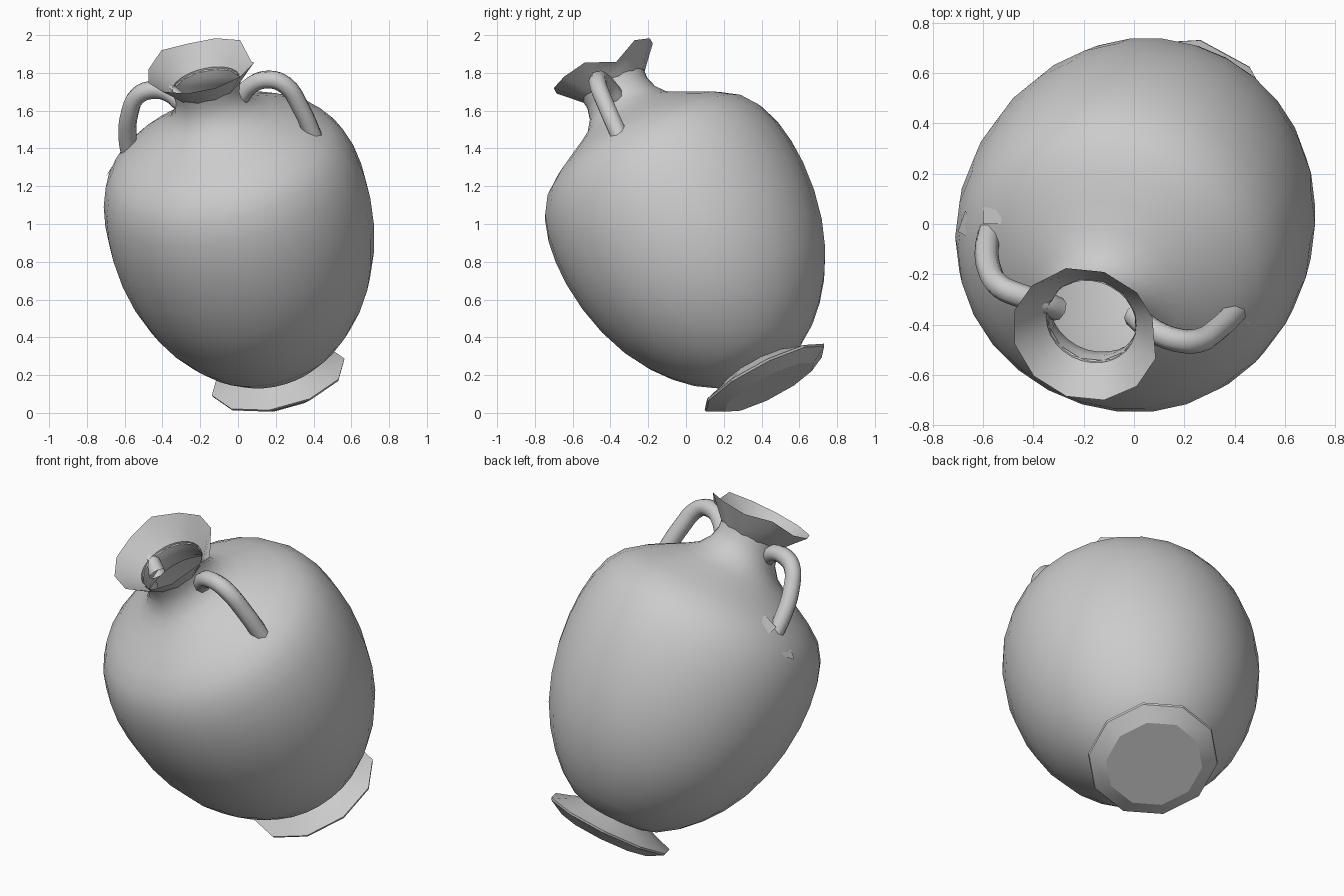
import bpy, bmesh, math
from mathutils import Matrix, Vector

cube = bpy.data.objects.get("Cube")
if cube:
    bpy.data.objects.remove(cube, do_unlink=True)

# One clay colour for everything
clay = bpy.data.materials.new("grey clay")
clay.use_nodes = True
COLOUR = (0.6, 0.6, 0.6, 1)
clay.diffuse_color = COLOUR
clay.node_tree.nodes["Principled BSDF"].inputs["Base Color"].default_value = COLOUR

# Leaning frame of the jar: origin at the foot, local z along its axis
AXIS = Vector((-0.214, -0.449, 0.867)).normalized()
SIDE = (Vector((1, 0, 0)) - AXIS * AXIS.x).normalized()
BACK = AXIS.cross(SIDE)
FRAME = Matrix((SIDE, BACK, AXIS)).transposed().to_4x4()
FRAME.translation = (0.215, 0.42, 0.18)


def finish(obj, angle):
    """Give the object its material and shading."""
    obj.data.materials.clear()
    obj.data.materials.append(clay)
    bpy.ops.object.select_all(action='DESELECT')
    obj.select_set(True)
    bpy.context.view_layer.objects.active = obj
    bpy.ops.object.shade_smooth_by_angle(angle=math.radians(angle))
    return obj


def add_mesh(name, bm, angle):
    mesh = bpy.data.meshes.new(name)
    bm.to_mesh(mesh)
    bm.free()
    obj = bpy.data.objects.new(name, mesh)
    bpy.context.collection.objects.link(obj)
    return finish(obj, angle)


def lathe(name, profile, sides, turn=0, angle=40, cap=False, dents=None):
    """Revolve (radius, height) points about the leaning axis."""
    bm = bmesh.new()
    rings = []
    for i, (r, h) in enumerate(profile):
        ring = []
        for s in range(sides):
            a = math.radians(turn) + math.tau * s / sides
            dr, dh = (dents or {}).get((i, s), (0, 0))
            ring.append(bm.verts.new(FRAME @ Vector(
                ((r + dr) * math.cos(a), (r + dr) * math.sin(a), h + dh))))
        rings.append(ring)
    for low, high in zip(rings, rings[1:]):
        for s in range(sides):
            n = (s + 1) % sides
            bm.faces.new((low[s], low[n], high[n], high[s]))
    if cap:
        bm.faces.new(rings[0][::-1])
    return add_mesh(name, bm, angle)


# Round belly, shoulder and neck
lathe("body", [(0.2, 0.07), (0.26, 0.09), (0.36, 0.16), (0.45, 0.25), (0.53, 0.355),
               (0.6, 0.48), (0.655, 0.63), (0.69, 0.79), (0.705, 0.95), (0.702, 1.08),
               (0.685, 1.2), (0.65, 1.31), (0.59, 1.4), (0.5, 1.468), (0.4, 1.525),
               (0.31, 1.575), (0.24, 1.62), (0.195, 1.68), (0.178, 1.745), (0.183, 1.8)],
      28, angle=60)

# Flared mouth with one crumpled notch
lathe("mouth_rim", [(0.182, 1.785), (0.205, 1.81), (0.25, 1.86), (0.297, 1.91)],
      12, turn=15, angle=60,
      dents={(3, 0): (-0.03, -0.07), (2, 0): (-0.02, -0.03), (3, 4): (0, 0.03)})

# Thin spreading foot
lathe("foot", [(0.27, -0.05), (0.36, 0.0), (0.365, 0.012), (0.27, 0.045), (0.19, 0.08)],
      10, turn=10, angle=30, cap=True)


def handle(name, points):
    """Round tube through the given points."""
    curve = bpy.data.curves.new(name, 'CURVE')
    curve.dimensions = '3D'
    curve.bevel_depth = 0.048
    curve.bevel_resolution = 2
    curve.resolution_u = 4
    spline = curve.splines.new('BEZIER')
    spline.bezier_points.add(len(points) - 1)
    for p, co in zip(spline.bezier_points, points):
        p.co = co
        p.handle_left_type = p.handle_right_type = 'AUTO'
    obj = bpy.data.objects.new(name, curve)
    bpy.context.collection.objects.link(obj)
    bpy.ops.object.select_all(action='DESELECT')
    obj.select_set(True)
    bpy.context.view_layer.objects.active = obj
    bpy.ops.object.convert(target='MESH')
    finish(bpy.context.object, 60)


def flaps(name, polygons):
    """Ragged clay flakes where a handle meets the shoulder."""
    bm = bmesh.new()
    for poly in polygons:
        bm.faces.new([bm.verts.new(co) for co in poly])
    add_mesh(name, bm, 10)


handle("left_handle", [(0.0, -0.36, 1.65), (0.07, -0.42, 1.735), (0.165, -0.46, 1.765),
                       (0.25, -0.465, 1.735), (0.33, -0.42, 1.62), (0.41, -0.34, 1.44)])
handle("right_handle", [(-0.3, -0.34, 1.64), (-0.37, -0.31, 1.695), (-0.45, -0.285, 1.71),
                        (-0.53, -0.25, 1.68), (-0.575, -0.18, 1.58),
                        (-0.585, -0.09, 1.46), (-0.57, -0.02, 1.36)])

left_root = (0.4, -0.36, 1.5)
flaps("left_handle_flaps", [
    (left_root, (0.46, -0.4, 1.44), (0.48, -0.24, 1.52)),
    (left_root, (0.31, -0.4, 1.5), (0.32, -0.49, 1.41)),
    (left_root, (0.32, -0.49, 1.41), (0.45, -0.4, 1.43))])
flaps("right_handle_flaps", [
    ((-0.6, 0.0, 1.43), (-0.53, 0.0, 1.48), (-0.5, 0.11, 1.49), (-0.6, 0.09, 1.41)),
    ((-0.61, -0.08, 1.37), (-0.67, 0.055, 1.3), (-0.7, -0.03, 1.25))])
